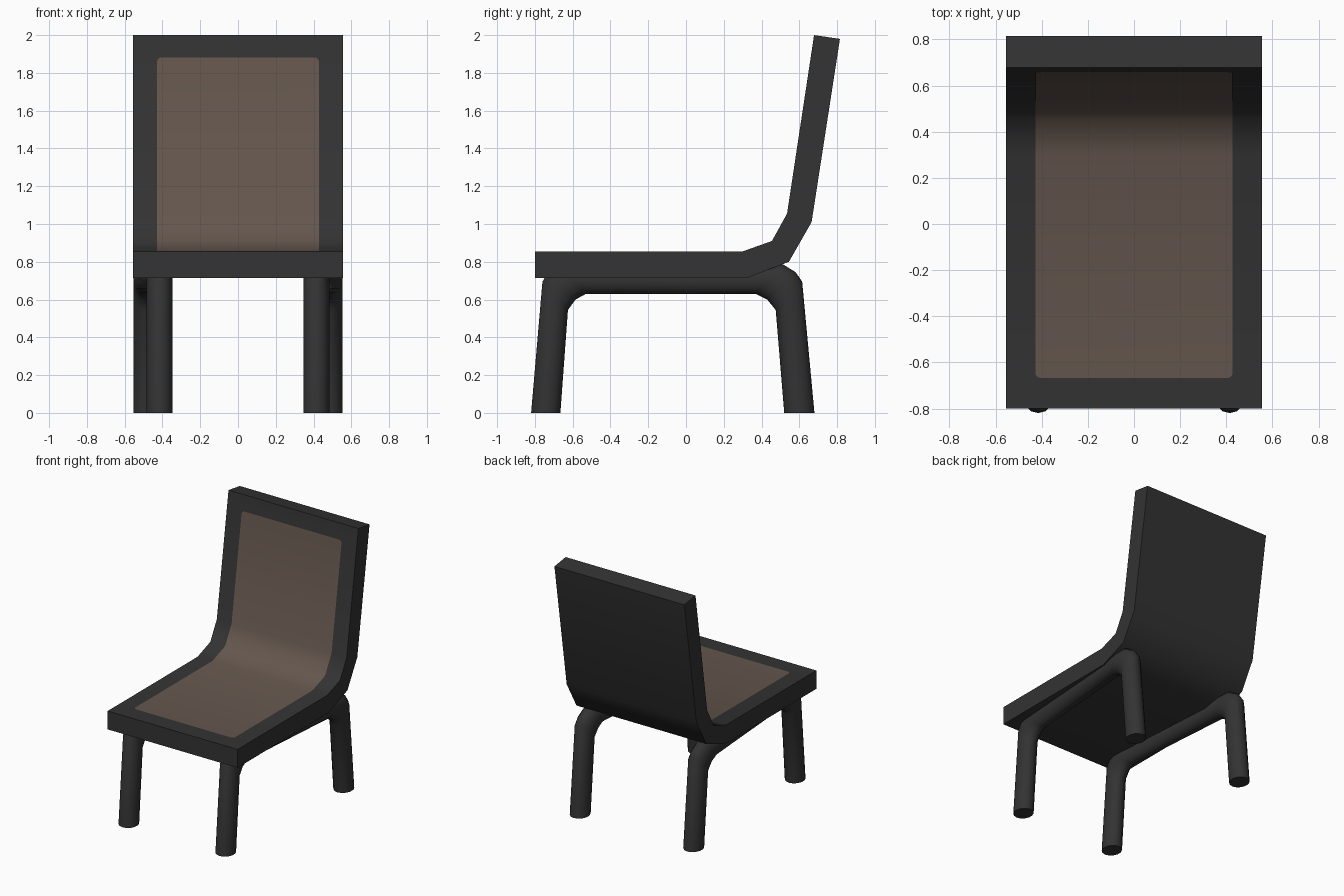
import bpy, bmesh, math
from mathutils import Vector

if "Cube" in bpy.data.objects:
    bpy.data.objects.remove(bpy.data.objects["Cube"])


def material(name, rgb):
    m = bpy.data.materials.new(name)
    m.diffuse_color = (*rgb, 1)
    m.use_nodes = True
    m.node_tree.nodes["Principled BSDF"].inputs["Base Color"].default_value = m.diffuse_color
    return m


BLACK = material("charcoal black", (0.033, 0.033, 0.033))
BROWN = material("brown leather", (0.127, 0.093, 0.074))


def finish(bm, name, mat, angle=50):
    mesh = bpy.data.meshes.new(name)
    bm.to_mesh(mesh)
    bm.free()
    ob = bpy.data.objects.new(name, mesh)
    bpy.context.collection.objects.link(ob)
    mesh.materials.append(mat)
    bpy.ops.object.select_all(action='DESELECT')
    ob.select_set(True)
    bpy.context.view_layer.objects.active = ob
    bpy.ops.object.shade_smooth_by_angle(angle=math.radians(angle))
    return ob


# Seat and backrest: one bent slab, as (y, z) side profiles
HALF_W = 0.556
upper = [(-0.80, 0.855), (0.30, 0.855), (0.455, 0.91), (0.535, 1.055), (0.678, 2.0)]
lower = [(-0.80, 0.713), (0.32, 0.713), (0.545, 0.80), (0.665, 1.01), (0.815, 1.98)]

bm = bmesh.new()
rings = []
for (uy, uz), (ly, lz) in zip(upper, lower):
    rings.append([bm.verts.new(p) for p in (
        (-HALF_W, uy, uz), (HALF_W, uy, uz), (HALF_W, ly, lz), (-HALF_W, ly, lz))])
for a, b in zip(rings, rings[1:]):
    for i in range(4):
        j = (i + 1) % 4
        bm.faces.new((a[i], a[j], b[j], b[i]))
bm.faces.new(rings[0])
bm.faces.new(rings[-1])
bmesh.ops.recalc_face_normals(bm, faces=bm.faces)
finish(bm, "seat_and_backrest", BLACK)

# Upholstery: thin inlay following the slab, with rounded corners
PAD_W, LIFT = 0.428, 0.002
pad_path = [(-0.665, 0.855)] + upper[1:4] + [(0.660, 1.88)]
bm = bmesh.new()
rows = [[bm.verts.new((s * PAD_W, y - LIFT, z + LIFT)) for s in (-1, 1)]
        for y, z in pad_path]
for a, b in zip(rows, rows[1:]):
    bm.faces.new((a[0], a[1], b[1], b[0]))
bmesh.ops.bevel(bm, geom=rows[0] + rows[-1], offset=0.022, segments=3,
                profile=0.5, affect='VERTICES')
finish(bm, "upholstery_panel", BROWN)

# Leg frames: each ring is given by its inner and outer (y, z) point and x centre
SIDES, R, XF, XR = 14, 0.07, 0.415, 0.486
frame = [
    ((-0.665, 0.0), (-0.820, 0.0), XF),
    ((-0.625, 0.545), (-0.760, 0.695), XF),
    ((-0.585, 0.600), (-0.730, 0.745), XF),
    ((-0.530, 0.630), (-0.670, 0.785), XF),
    ((0.370, 0.630), (0.515, 0.785), XR),
    ((0.430, 0.600), (0.580, 0.745), XR),
    ((0.475, 0.545), (0.615, 0.695), XR),
    ((0.520, 0.0), (0.680, 0.0), XR),
]
for side, label in ((-1, "left"), (1, "right")):
    bm = bmesh.new()
    loops = []
    for inner, outer, x in frame:
        a, b = Vector((side * x, *inner)), Vector((side * x, *outer))
        mid, half = (a + b) / 2, (b - a) / 2
        loops.append([bm.verts.new(mid + half * math.cos(t) + Vector((R * math.sin(t), 0, 0)))
                      for t in (2 * math.pi * k / SIDES for k in range(SIDES))])
    for p, q in zip(loops, loops[1:]):
        for i in range(SIDES):
            j = (i + 1) % SIDES
            bm.faces.new((p[i], p[j], q[j], q[i]))
    bm.faces.new(loops[0])
    bm.faces.new(loops[-1])
    bmesh.ops.recalc_face_normals(bm, faces=bm.faces)
    finish(bm, label + "_leg_frame", BLACK)
